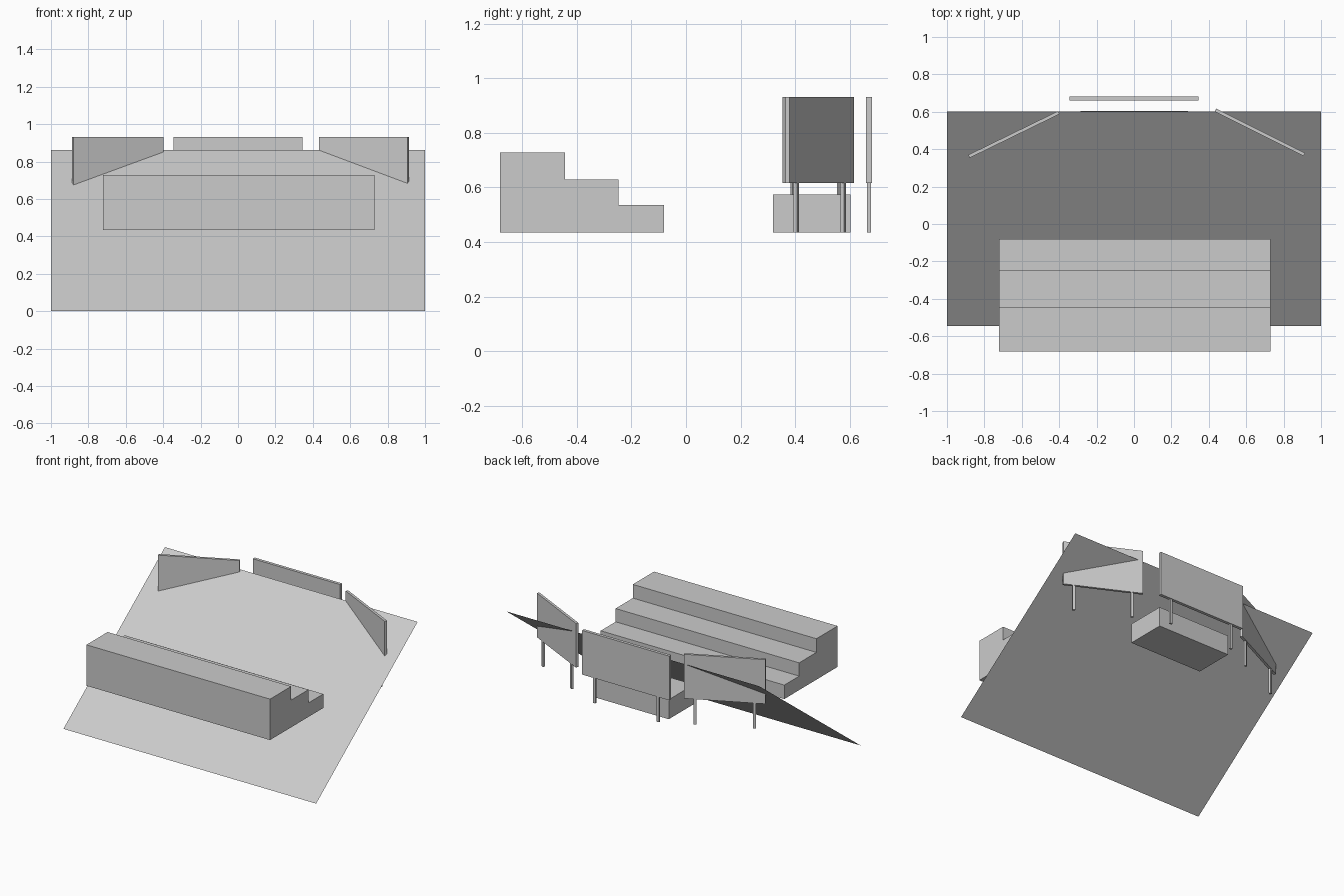
import bpy, bmesh
from math import radians, cos, sin
from mathutils import Matrix

if "Cube" in bpy.data.objects:
    bpy.data.objects.remove(bpy.data.objects["Cube"])


def make_object(name, bm):
    bmesh.ops.recalc_face_normals(bm, faces=bm.faces)
    mesh = bpy.data.meshes.new(name)
    bm.to_mesh(mesh)
    bm.free()
    obj = bpy.data.objects.new(name, mesh)
    bpy.context.collection.objects.link(obj)
    return obj


def box(name, center, size, angle=0):
    bm = bmesh.new()
    bmesh.ops.create_cube(bm, size=1, matrix=Matrix.Diagonal((*size, 1)))
    obj = make_object(name, bm)
    obj.location = center
    obj.rotation_euler.z = angle
    return obj


# Sloping sheet of ground, a single face without thickness
bm = bmesh.new()
corners = [(-1, -0.545, 0), (1, -0.545, 0), (1, 0.602, 0.862), (-1, 0.602, 0.862)]
bm.faces.new([bm.verts.new(c) for c in corners])
make_object("sloping_ground", bm)

# Stepped seating: side profile (y, z) extruded along x
BASE = 0.435
profile = [(-0.682, BASE), (-0.08, BASE), (-0.08, 0.535), (-0.248, 0.535),
           (-0.248, 0.63), (-0.443, 0.63), (-0.443, 0.728), (-0.682, 0.728)]
bm = bmesh.new()
side = bm.faces.new([bm.verts.new((-0.722, y, z)) for y, z in profile])
ext = bmesh.ops.extrude_face_region(bm, geom=[side])
bmesh.ops.translate(bm, vec=(1.453, 0, 0),
                    verts=[v for v in ext["geom"] if isinstance(v, bmesh.types.BMVert)])
make_object("stepped_seating", bm)

# Low stage block below the slope
box("stage_block", (0.002, 0.461, 0.505), (0.576, 0.284, 0.14))


# Boards on two posts: name, centre x, centre y, length, thickness, angle
def board(name, x, y, length, thick, degrees):
    a = radians(degrees)
    bottom, top = 0.616, 0.932
    box(name + "_board", (x, y, (bottom + top) / 2), (length, thick, top - bottom), a)
    for i, s in enumerate((-1, 1)):
        d = s * 0.365 * length
        box(f"{name}_post_{i + 1}", (x + d * cos(a), y + d * sin(a), (BASE + bottom) / 2),
            (0.018, 0.014, bottom - BASE), a)


board("centre", 0.0, 0.671, 0.69, 0.022, 0)
board("left", -0.6425, 0.4785, 0.535, 0.018, 26)
board("right", 0.673, 0.4905, 0.53, 0.018, -26.5)
